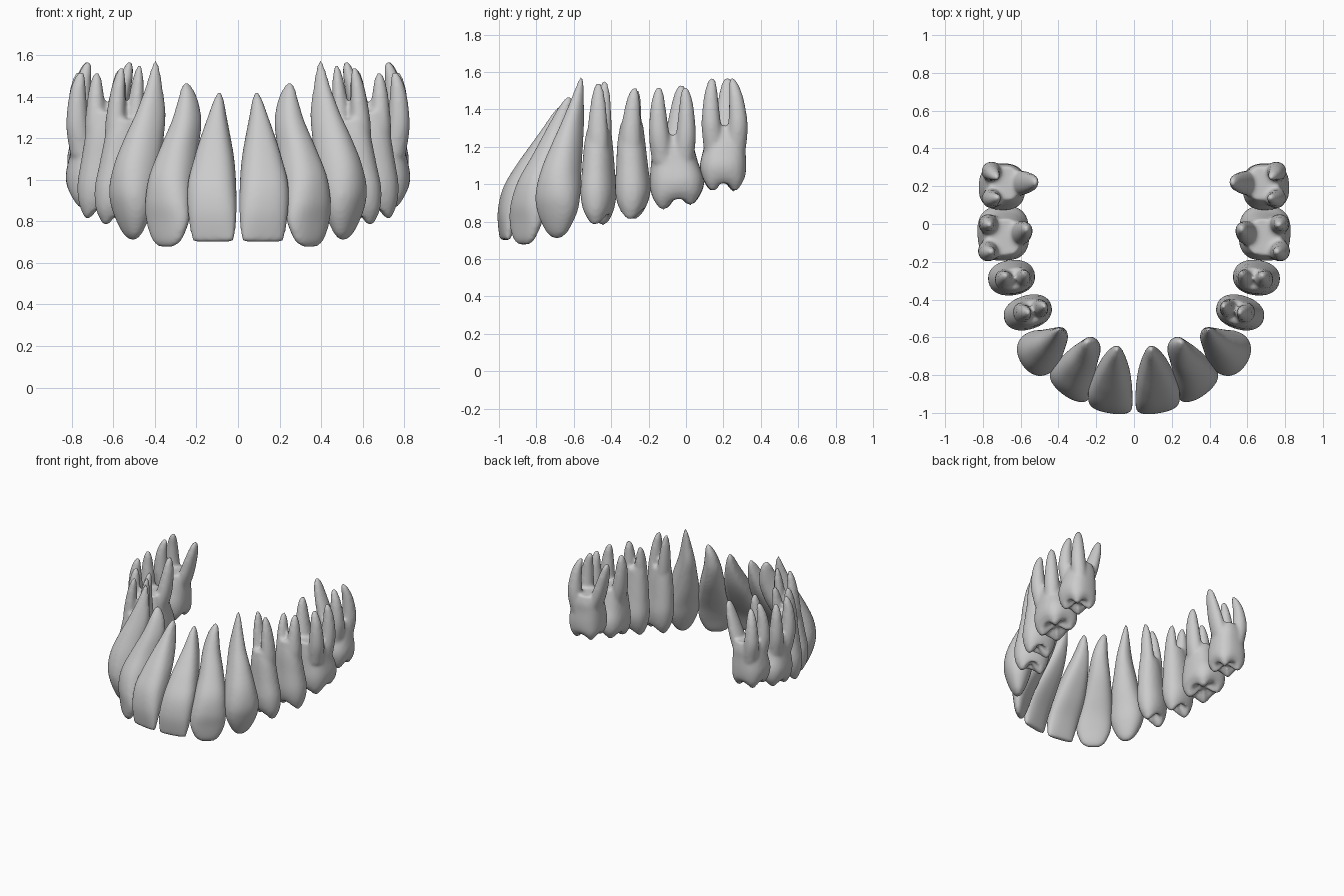
import bpy, bmesh, math
from mathutils import Vector

N = 32  # points round each cross-section


def smooth_path(rows, steps=5):
    """Catmull-Rom interpolation of cross-section rows."""
    rows = [Vector(r) for r in rows]
    p = [rows[0] * 2 - rows[1]] + rows + [rows[-1] * 2 - rows[-2]]
    out = []
    for i in range(1, len(p) - 2):
        a, b, c, d = p[i - 1:i + 3]
        for k in range(steps):
            t = k / steps
            out.append(0.5 * (2 * b + (c - a) * t + (2 * a - 5 * b + 4 * c - d) * t * t
                              + (3 * b - a - 3 * c + d) * t ** 3))
    return out + [rows[-1]]


def loft(bm, rings):
    """Skin a stack of closed rings and close both ends."""
    vs = [[bm.verts.new(p) for p in r] for r in rings]
    for a, b in zip(vs, vs[1:]):
        for i in range(N):
            j = (i + 1) % N
            bm.faces.new((a[i], a[j], b[j], b[i]))
    bm.faces.new(vs[0][::-1])
    bm.faces.new(vs[-1])


def ring(row, ang, power, scale=1.0, cusp=None, tilt=0.0):
    """Superellipse: row = z, x, y, half width along arch, half depth."""
    z, x, y, a, b = row
    c, s = math.cos(ang), math.sin(ang)
    pts = []
    for i in range(N):
        t = 2 * math.pi * i / N
        ct, st = math.cos(t), math.sin(t)
        u = max(a, 0.003) * scale * math.copysign(abs(ct) ** (2 / power), ct)
        v = max(b, 0.003) * scale * math.copysign(abs(st) ** (2 / power), st)
        px, py = x + u * c - v * s, y + u * s + v * c
        pts.append(Vector((px, py, z + tilt * (py - y) + (cusp(t) if cusp else 0))))
    return pts


def tooth(name, angle, power, crown, roots=(), cusps=0, height=0.0, tilt=0.0):
    ang = math.radians(angle)
    for side, sign in (("left", 1), ("right", -1)):
        bm = bmesh.new()
        rows = smooth_path(crown)
        z0, z1 = rows[0][0], rows[-1][0]
        rings = []
        # chewing surface: inner rings dip into a central pit, cusps round the rim
        if cusps:
            off = math.pi / 4 if cusps == 4 else math.pi / 2
            for f in (0.05, 0.3, 0.55, 0.8):
                amp = height * math.sin(math.pi * min(f * 0.75, 1))
                rows0 = rows[0].copy()
                rows0[0] += height * 0.9 * (1 - f) - 0.012 * f
                rings.append(ring(rows0, ang, power, f,
                                  lambda t, m=amp: -m * 0.6 * math.cos(cusps * (t - off)), tilt))
        for r in rows:
            w = max(0.0, 1 - (r[0] - z0) / 0.15) if cusps else 0
            k = max(0.0, 1 - (r[0] - z0) / (z1 - z0))
            o = math.pi / 4 if cusps == 4 else math.pi / 2
            rings.append(ring(r, ang, power, 1,
                              lambda t: -height * 0.4 * w * math.cos(cusps * (t - o)), tilt * k))
        loft(bm, rings)
        # separate roots grow out of the trunk
        for root in roots:
            loft(bm, [ring(r, ang, 2) for r in smooth_path(root)])
        for v in bm.verts:
            v.co.x *= sign
        bmesh.ops.recalc_face_normals(bm, faces=bm.faces)
        me = bpy.data.meshes.new(name)
        bm.to_mesh(me)
        bm.free()
        ob = bpy.data.objects.new(f"{side}_{name}", me)
        bpy.context.collection.objects.link(ob)
        # fuse trunk and roots, then soften the junctions
        rm = ob.modifiers.new("fuse", 'REMESH')
        rm.mode = 'VOXEL'
        rm.voxel_size = 0.012
        rm.use_smooth_shade = True
        sm = ob.modifiers.new("soften", 'SMOOTH')
        sm.factor = 0.5
        sm.iterations = 5


def root(base, tip, a, b, bow=(0, 0)):
    """Tapered root from base (z,x,y) to tip (z,x,y), bowed sideways by bow (x,y)."""
    rows = []
    for t, s in ((0, 1), (0.35, 0.95), (0.7, 0.72), (0.9, 0.48), (1, 0.2)):
        z, x, y = Vector(base).lerp(Vector(tip), t)
        k = 4 * t * (1 - t)
        rows.append((z, x + bow[0] * k, y + bow[1] * k, a * s, b * s))
    return rows


# front teeth: rows are z, x, y, half width, half depth
tooth("central_incisor", 10, 2.6, [
    (0.70, .122, -.965, .088, .012), (0.725, .120, -.965, .105, .026),
    (0.85, .124, -.942, .118, .060), (0.98, .125, -.885, .116, .090),
    (1.10, .115, -.815, .096, .092), (1.20, .108, -.757, .072, .080),
    (1.30, .100, -.708, .045, .058), (1.38, .093, -.678, .024, .034),
    (1.425, .090, -.662, .006, .010)])
tooth("lateral_incisor", 38, 2.3, [
    (0.675, .345, -.865, .040, .010), (0.71, .342, -.865, .085, .030),
    (0.80, .338, -.855, .122, .052), (0.90, .335, -.835, .122, .078),
    (1.02, .318, -.790, .108, .100), (1.15, .283, -.728, .084, .098),
    (1.28, .248, -.678, .062, .080), (1.38, .241, -.648, .042, .054),
    (1.44, .246, -.632, .024, .030), (1.47, .251, -.625, .006, .008)])
tooth("canine", 58, 2.2, [
    (0.71, .505, -.690, .020, .012), (0.75, .508, -.690, .065, .042),
    (0.85, .510, -.688, .112, .082), (0.95, .508, -.684, .122, .104),
    (1.07, .485, -.668, .104, .112), (1.20, .452, -.638, .078, .098),
    (1.32, .420, -.608, .054, .076), (1.44, .405, -.583, .034, .044),
    (1.53, .398, -.566, .018, .022), (1.58, .395, -.560, .005, .006)])

# premolars with two cusps
tooth("first_premolar", 72, 2.2, [
    (0.81, .570, -.466, .058, .085), (0.87, .568, -.468, .080, .118),
    (0.96, .562, -.468, .090, .130), (1.08, .552, -.468, .082, .116),
    (1.20, .545, -.468, .074, .098), (1.29, .540, -.466, .062, .082)],
    [root((1.12, .590, -.475), (1.54, .560, -.468), .060, .050, (.012, 0)),
     root((1.12, .515, -.455), (1.55, .475, -.435), .056, .045)],
    cusps=2, height=0.055)
tooth("second_premolar", 82, 2.2, [
    (0.84, .655, -.288, .062, .085), (0.90, .652, -.286, .084, .114),
    (0.98, .648, -.284, .094, .125), (1.10, .642, -.288, .084, .112),
    (1.22, .636, -.292, .074, .098), (1.33, .630, -.290, .058, .085)],
    [root((1.12, .680, -.294), (1.515, .680, -.275), .060, .055, (.005, -.008)),
     root((1.12, .600, -.290), (1.50, .575, -.262), .058, .048, (0, -.012))],
    cusps=2, height=0.055)

# molars with four cusps and three roots
tooth("first_molar", 88, 2.7, [
    (0.90, .690, -.045, .112, .100), (0.95, .690, -.045, .138, .130),
    (1.02, .692, -.050, .144, .137), (1.11, .690, -.062, .126, .122),
    (1.19, .690, -.068, .112, .108), (1.26, .690, -.070, .098, .088)],
    [root((1.12, .750, -.125), (1.52, .755, -.145), .058, .058, (.022, -.012)),
     root((1.12, .750, -.015), (1.52, .765, -.005), .056, .056, (.016, .012)),
     root((1.12, .635, -.060), (1.53, .570, -.025), .066, .056, (-.015, 0))],
    cusps=4, height=0.045, tilt=0.17)
tooth("second_molar", 92, 2.6, [
    (0.985, .695, .200, .092, .090), (1.03, .695, .200, .116, .116),
    (1.10, .698, .198, .124, .124), (1.19, .692, .206, .112, .112),
    (1.25, .688, .212, .106, .098), (1.31, .685, .215, .090, .080)],
    [root((1.18, .735, .150), (1.57, .720, .140), .055, .055, (.026, -.012)),
     root((1.18, .735, .265), (1.57, .725, .245), .055, .055, (.026, .022)),
     root((1.18, .640, .215), (1.57, .520, .222), .068, .052, (-.008, 0))],
    cusps=4, height=0.045)
